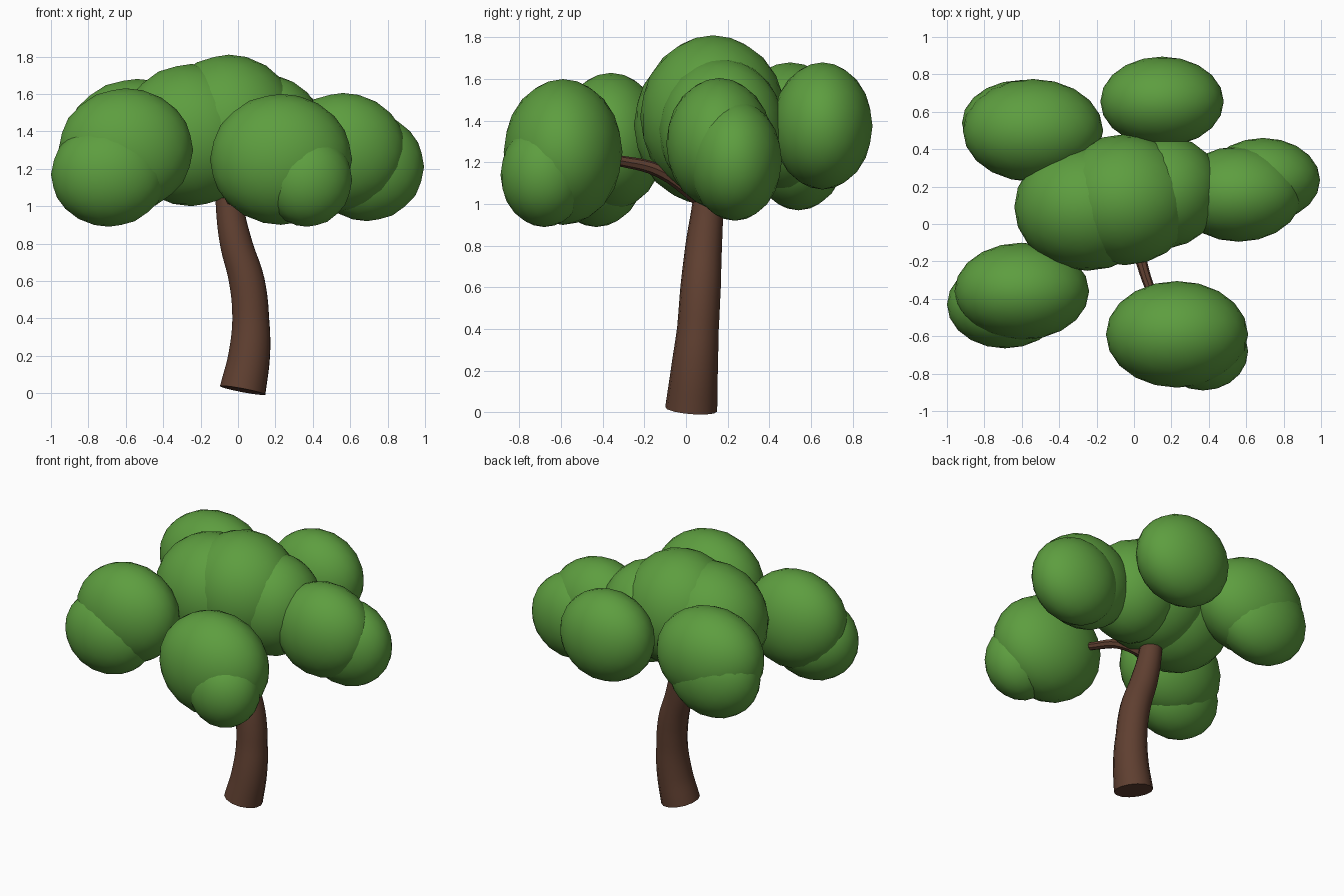
import bpy
from math import radians

cube = bpy.data.objects.get("Cube")
if cube:
    bpy.data.objects.remove(cube, do_unlink=True)


def make_material(name, color):
    mat = bpy.data.materials.new(name)
    mat.use_nodes = True
    mat.diffuse_color = color
    mat.node_tree.nodes["Principled BSDF"].inputs["Base Color"].default_value = color
    return mat


leaf_green = make_material("leaf green", (0.11, 0.34, 0.05, 1))
bark_brown = make_material("bark brown", (0.115, 0.05, 0.03, 1))


def leaf_blob(name, center, radii, yaw=0):
    """Smooth faceted ellipsoid of foliage."""
    bpy.ops.mesh.primitive_ico_sphere_add(subdivisions=3, radius=1, location=center,
                                          rotation=(0, 0, radians(yaw)))
    obj = bpy.context.object
    obj.name = name
    obj.scale = radii
    obj.data.materials.append(leaf_green)
    bpy.ops.object.shade_smooth()


def limb(name, points, sides):
    """Tapered round tube through (x, y, z, radius) points."""
    curve = bpy.data.curves.new(name, "CURVE")
    curve.dimensions = "3D"
    curve.bevel_depth = 1
    curve.bevel_resolution = sides // 4 - 1
    curve.resolution_u = 5
    curve.use_fill_caps = True
    spline = curve.splines.new("BEZIER")
    spline.bezier_points.add(len(points) - 1)
    for bp, (x, y, z, r) in zip(spline.bezier_points, points):
        bp.co = (x, y, z)
        bp.radius = r
        bp.handle_left_type = bp.handle_right_type = "AUTO"
    obj = bpy.data.objects.new(name, curve)
    bpy.context.collection.objects.link(obj)
    curve.materials.append(bark_brown)
    # Turn the tube into a mesh with sharp end caps
    bpy.ops.object.select_all(action="DESELECT")
    obj.select_set(True)
    bpy.context.view_layer.objects.active = obj
    bpy.ops.object.convert(target="MESH")
    bpy.ops.object.shade_smooth_by_angle(angle=radians(40))


# Trunk and the visible branch
limb("trunk", [(0.025, 0.025, 0.015, 0.125), (0.06, 0.04, 0.2, 0.113),
               (0.068, 0.057, 0.4, 0.1), (0.047, 0.07, 0.6, 0.097),
               (-0.01, 0.085, 0.8, 0.088), (-0.045, 0.105, 1.0, 0.075),
               (-0.06, 0.12, 1.25, 0.06)], 24)
limb("front_branch", [(-0.045, 0.1, 1.0, 0.04), (0.02, -0.13, 1.16, 0.032),
                      (0.08, -0.33, 1.21, 0.026), (0.18, -0.55, 1.25, 0.02)], 12)

# Central crown
leaf_blob("crown_right_side", (-0.25, 0.09, 1.38), (0.39, 0.34, 0.38))
leaf_blob("crown_middle", (-0.05, 0.13, 1.42), (0.38, 0.35, 0.39))
leaf_blob("crown_left_side", (0.16, 0.17, 1.36), (0.31, 0.3, 0.34), 25)

# Outer clusters
leaf_blob("back_cluster", (0.15, 0.655, 1.375), (0.33, 0.24, 0.305))
leaf_blob("back_right_cluster", (-0.54, 0.5, 1.36), (0.375, 0.275, 0.32))
leaf_blob("back_right_cluster_low", (-0.6, 0.54, 1.26), (0.32, 0.23, 0.29))
leaf_blob("left_cluster", (0.56, 0.16, 1.29), (0.34, 0.255, 0.315))
leaf_blob("left_cluster_low", (0.69, 0.235, 1.21), (0.305, 0.225, 0.29))
leaf_blob("front_left_cluster", (0.23, -0.59, 1.25), (0.38, 0.285, 0.35))
leaf_blob("front_left_cluster_low", (0.37, -0.68, 1.14), (0.24, 0.21, 0.25))
leaf_blob("front_right_cluster", (-0.6, -0.36, 1.3), (0.36, 0.26, 0.33))
leaf_blob("front_right_cluster_low", (-0.69, -0.43, 1.17), (0.31, 0.235, 0.28))
